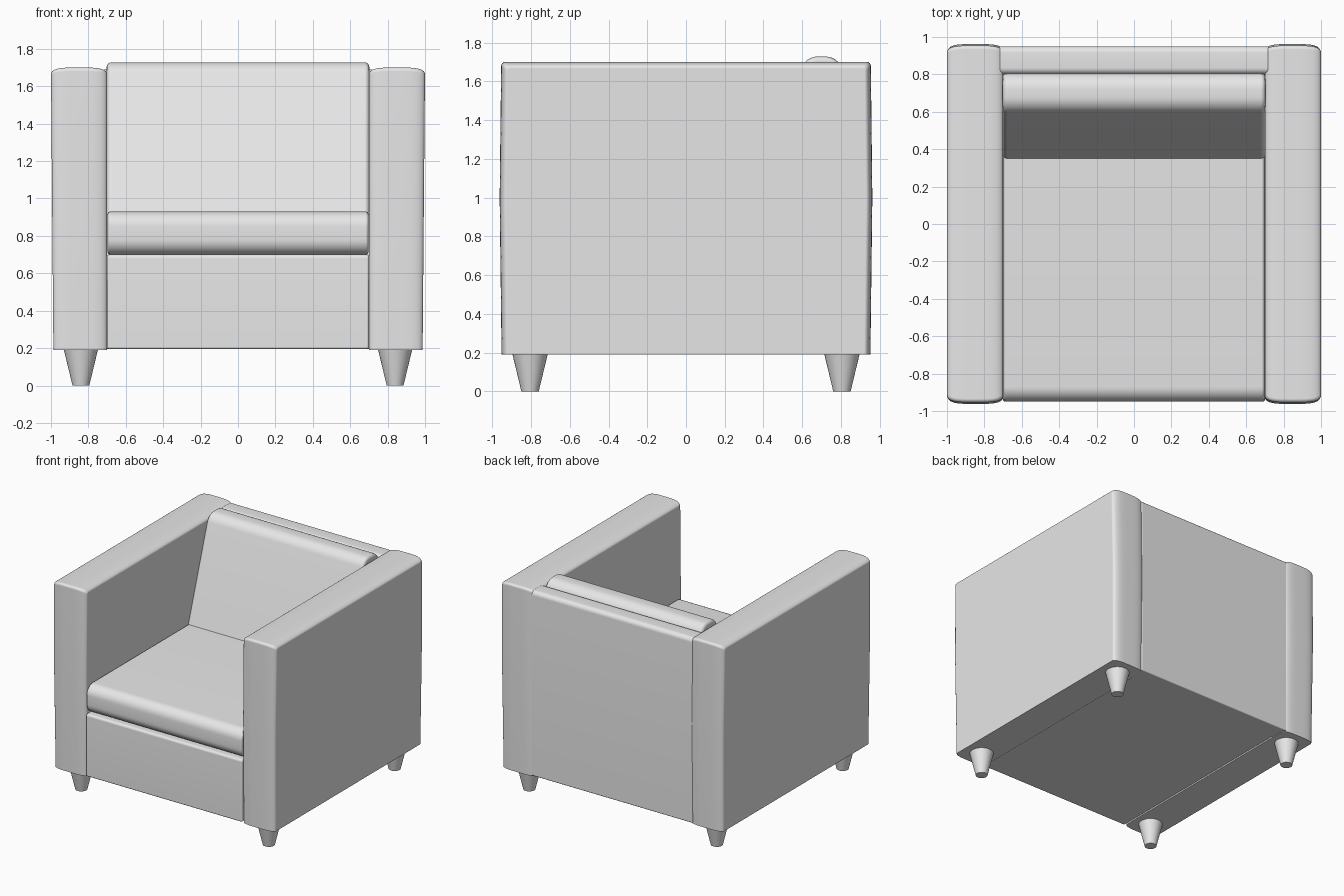
import bpy, bmesh, math
from mathutils import Vector

if "Cube" in bpy.data.objects:
    bpy.data.objects.remove(bpy.data.objects["Cube"])

grey = bpy.data.materials.new("grey upholstery")
grey.diffuse_color = (0.8, 0.8, 0.8, 1)
grey.use_nodes = True
grey.node_tree.nodes["Principled BSDF"].inputs["Base Color"].default_value = grey.diffuse_color


def finish(name, bm, angle=40):
    """Turn a bmesh into a smooth-shaded grey object."""
    bmesh.ops.recalc_face_normals(bm, faces=bm.faces)
    me = bpy.data.meshes.new(name)
    bm.to_mesh(me)
    bm.free()
    me.materials.append(grey)
    ob = bpy.data.objects.new(name, me)
    bpy.context.collection.objects.link(ob)
    bpy.ops.object.select_all(action='DESELECT')
    ob.select_set(True)
    bpy.context.view_layer.objects.active = ob
    bpy.ops.object.shade_smooth_by_angle(angle=math.radians(angle))
    return ob


def fillet(corners, steps=8):
    """Round each (y, z, radius) corner of a closed profile."""
    out = []
    for i, (y, z, r) in enumerate(corners):
        p = Vector((y, z))
        if r == 0:
            out.append(p)
            continue
        a = (Vector(corners[i - 1][:2]) - p).normalized()
        b = (Vector(corners[(i + 1) % len(corners)][:2]) - p).normalized()
        half = a.angle(b) / 2
        centre = p + (a + b).normalized() * r / math.sin(half)
        start = p + a * r / math.tan(half) - centre
        end = p + b * r / math.tan(half) - centre
        for k in range(steps + 1):
            t = k / steps
            sweep = math.pi - 2 * half
            out.append(centre + (start * math.sin((1 - t) * sweep)
                                 + end * math.sin(t * sweep)) / math.sin(sweep))
    return out


def loft(rings):
    """Join equal rings of points and close both ends."""
    bm = bmesh.new()
    loops = [[bm.verts.new(p) for p in ring] for ring in rings]
    n = len(loops[0])
    for a, b in zip(loops, loops[1:]):
        for i in range(n):
            j = (i + 1) % n
            bm.faces.new((a[i], a[j], b[j], b[i]))
    bm.faces.new(loops[0])
    bm.faces.new(loops[-1])
    return bm


def padded_block(name, corners, half_width, bevel):
    """Profile in y-z extruded across x with softened ends."""
    prof = fillet(corners)
    bm = loft([[(x, p.x, p.y) for p in prof] for x in (-half_width, half_width)])
    ob = finish(name, bm)
    mod = ob.modifiers.new("soft edges", 'BEVEL')
    mod.width = bevel
    mod.segments = 4
    mod.limit_method = 'ANGLE'
    mod.angle_limit = math.radians(50)
    mod.harden_normals = True
    return ob


# Base, seat cushion, back panel and leaning back cushion
padded_block("seat_base", [(-0.95, 0.195, 0), (0.82, 0.195, 0),
                           (0.82, 0.70, 0), (-0.95, 0.70, 0.02)], 0.70, 0.012)
padded_block("seat_cushion", [(-0.95, 0.70, 0.08), (0.81, 0.70, 0),
                              (0.81, 0.93, 0), (-0.95, 0.93, 0.08)], 0.697, 0.015)
padded_block("back_panel", [(0.80, 0.195, 0), (0.95, 0.195, 0),
                            (0.95, 1.69, 0.035), (0.80, 1.69, 0.035)], 0.72, 0.008)
padded_block("back_cushion", [(0.34, 0.90, 0), (0.81, 0.90, 0),
                              (0.81, 1.728, 0.09), (0.615, 1.728, 0.09)], 0.702, 0.025)

# Arms: crowned across the front, top and back
BOTTOM, TOP, INNER, OUTER = 0.19, 1.70, 0.70, 1.0
STATIONS = 20
for side, label in ((-1, "left"), (1, "right")):
    rings = []
    for k in range(STATIONS + 1):
        t = -math.cos(math.pi * k / STATIONS)
        d = 0.033 * (1 - math.sqrt(max(0, 1 - t ** 4)))
        x = (INNER + OUTER) / 2 + t * (OUTER - INNER) / 2
        e, h = 0.962 - d, TOP - d
        ring = fillet([(-e + 0.01, BOTTOM, 0), (e - 0.01, BOTTOM, 0),
                       (e, 1.0, 0), (e - 0.008, h, 0.02),
                       (-e + 0.008, h, 0.02), (-e, 1.0, 0)], 4)
        # The outer side leans in slightly towards the floor
        rings.append([(side * (x - 0.013 * (t + 1) / 2 * (TOP - p.y) / (TOP - BOTTOM)),
                       p.x, p.y) for p in ring])
    arm = finish(label + "_arm", loft(rings), 40)
    arm.modifiers.new("flat sides", 'WEIGHTED_NORMAL').keep_sharp = True

# Tapered round legs
for sx, lx in ((-1, "left"), (1, "right")):
    for sy, ly in ((-1, "front"), (1, "back")):
        rings = [[(sx * 0.84 + r * math.cos(a), sy * 0.805 + r * math.sin(a), z)
                  for a in (2 * math.pi * i / 32 for i in range(32))]
                 for r, z in ((0.045, 0), (0.092, 0.195))]
        finish(f"{ly}_{lx}_leg", loft(rings))
